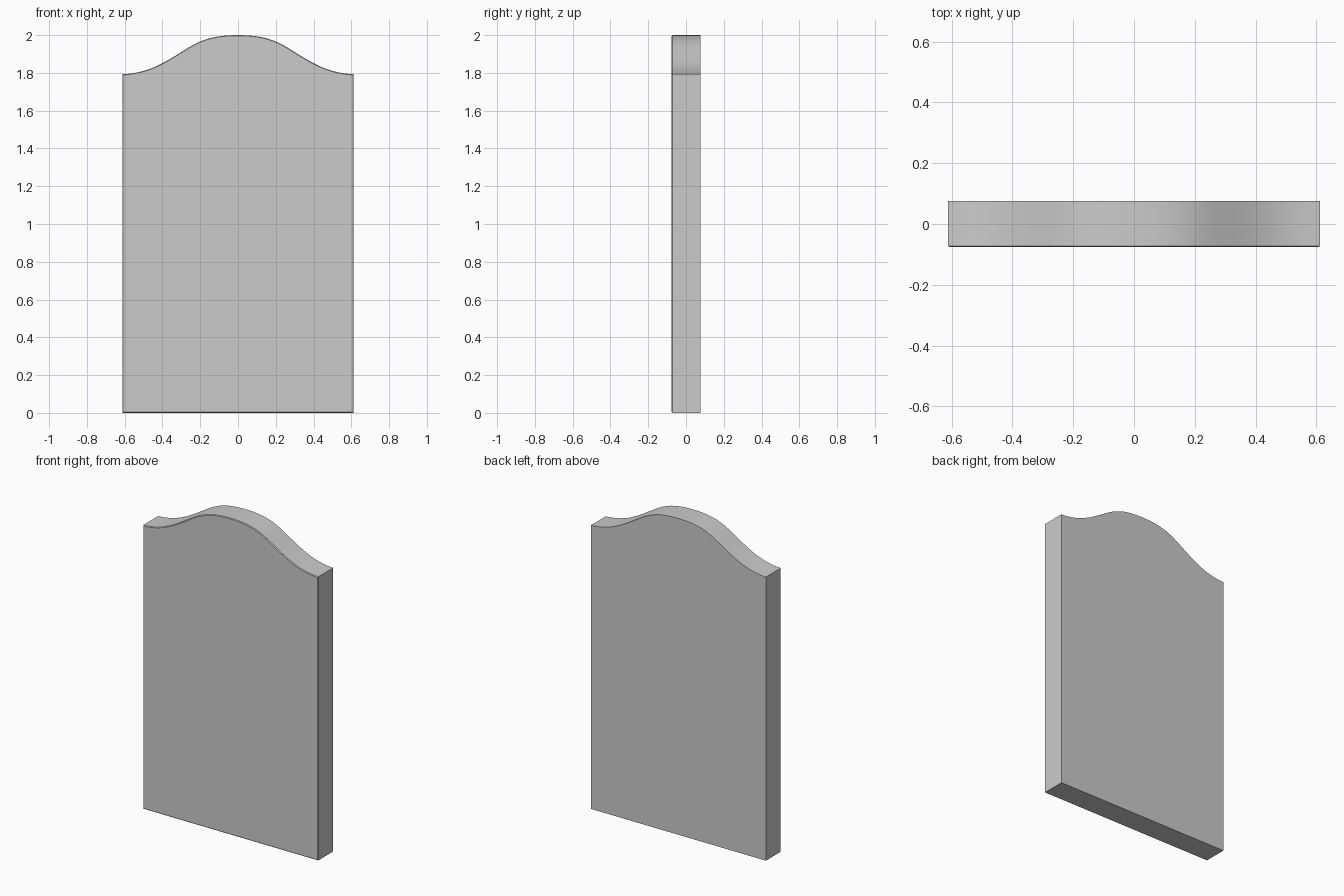
import bpy, bmesh
from mathutils import Vector
from mathutils.geometry import interpolate_bezier

if "Cube" in bpy.data.objects:
    bpy.data.objects.remove(bpy.data.objects["Cube"])

HALF_DEPTH = 0.076
CHAMFER = 0.004

# Right half of the ogee top: crown to inflection, inflection to shoulder
segments = [
    [(0, 2.0), (0.17, 2.0), (0.225, 1.957), (0.325, 1.895)],
    [(0.325, 1.895), (0.425, 1.833), (0.50, 1.798), (0.612, 1.793)],
]
half = []
for seg in segments:
    pts = interpolate_bezier(*[Vector((x, 0, z)) for x, z in seg], 17)
    half += pts if not half else pts[1:]

# Full outline: base corners, right half, mirrored left half
outline = [(-0.612, 0), (0.612, 0)]
outline += [(p.x, p.z) for p in reversed(half)]
outline += [(-p.x, p.z) for p in half[1:]]

# Slab extruded from the outline
bm = bmesh.new()
front = bm.faces.new([bm.verts.new((x, -HALF_DEPTH, z)) for x, z in outline])
ext = bmesh.ops.extrude_face_region(bm, geom=[front], use_keep_orig=True)
back_verts = [g for g in ext["geom"] if isinstance(g, bmesh.types.BMVert)]
bmesh.ops.translate(bm, verts=back_verts, vec=(0, 2 * HALF_DEPTH, 0))
bmesh.ops.recalc_face_normals(bm, faces=bm.faces[:])

# Fine chamfer around the front edge
rim = [e for e in bm.edges if all(v.co.y < 0 for v in e.verts)]
bmesh.ops.bevel(bm, geom=rim, offset=CHAMFER, segments=1, affect='EDGES')

mesh = bpy.data.meshes.new("headstone_slab")
bm.to_mesh(mesh)
bm.free()
slab = bpy.data.objects.new("headstone_slab", mesh)
bpy.context.collection.objects.link(slab)

# Smooth curved top, crisp edges
bpy.context.view_layer.objects.active = slab
slab.select_set(True)
bpy.ops.object.shade_smooth_by_angle(angle=0.5)
